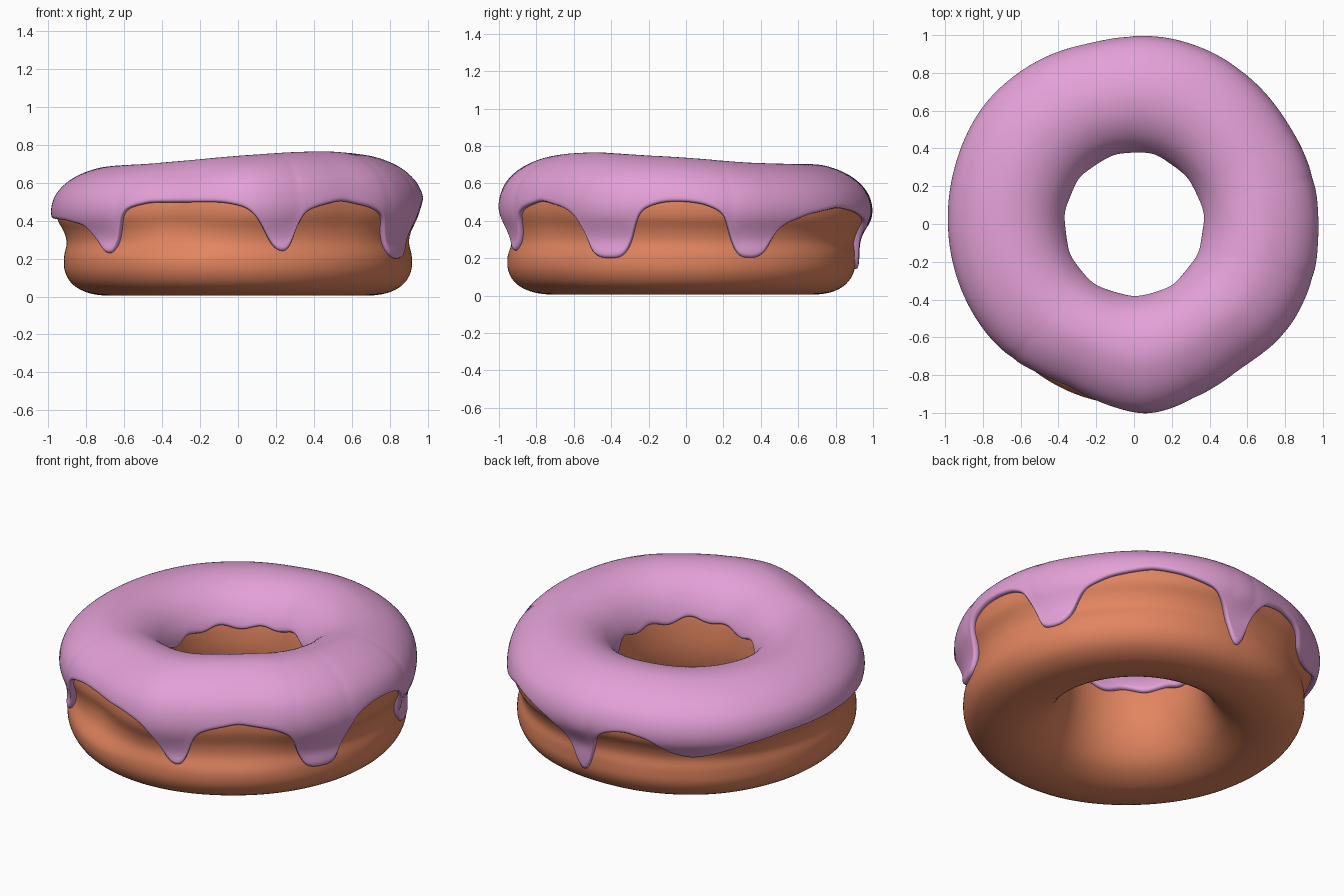
import bpy, bmesh, math

if "Cube" in bpy.data.objects:
    bpy.data.objects.remove(bpy.data.objects["Cube"])

N = 300  # segments around the ring


def ring_table(pts, passes):
    """Periodic angle->value table (degrees), linear then smoothed, N samples."""
    pts = sorted(pts)
    pts = [(pts[-1][0] - 360, pts[-1][1])] + pts + [(pts[0][0] + 360, pts[0][1])]
    out = []
    for i in range(N):
        a = i * 360 / N
        for (a0, v0), (a1, v1) in zip(pts, pts[1:]):
            if a0 <= a <= a1:
                out.append(v0 + (v1 - v0) * (a - a0) / max(a1 - a0, 1e-6))
                break
    for _ in range(passes):
        out = [(out[i - 1] + 2 * out[i] + out[(i + 1) % N]) / 4 for i in range(N)]
    return out


def spline(p, closed, steps):
    """Catmull-Rom curve through the 2D profile points."""
    n, out = len(p), []
    for i in range(n if closed else n - 1):
        if closed:
            q = [p[(i + k) % n] for k in (-1, 0, 1, 2)]
        else:
            q = [p[min(max(i + k, 0), n - 1)] for k in (-1, 0, 1, 2)]
        for s in range(steps):
            t = s / steps
            out.append(tuple(
                0.5 * (2 * q[1][c] + (q[2][c] - q[0][c]) * t
                       + (2 * q[0][c] - 5 * q[1][c] + 4 * q[2][c] - q[3][c]) * t * t
                       + (3 * q[1][c] - q[0][c] - 3 * q[2][c] + q[3][c]) * t ** 3)
                for c in (0, 1)))
    if not closed:
        out.append(p[-1])
    return out


def clamp(v):
    return min(max(v, 0), 1)


# uneven outline of the upper and lower half of the ring (radius change by angle)
bulge = ring_table([(0, -.003), (35, -.013), (60, .012), (84, .018), (102, -.003), (119, .018),
                    (141, .03), (163, .01), (180, 0), (220, -.013), (248, -.06),
                    (262, -.01), (275, .03), (290, -.015), (308, -.035), (325, .003),
                    (345, .003)], 22)
low_bulge = ring_table([(0, -.005), (60, 0), (90, -.02), (135, .01), (180, -.005),
                        (225, .01), (255, .035), (275, .035), (300, .015)], 60)
# height of the crest by angle
crest = ring_table([(0, .738), (30, .71), (60, .703), (90, .703), (135, .69), (180, .685),
                    (225, .70), (250, .722), (270, .743), (290, .76), (315, .768)], 60)
# height of the icing's outer edge by angle: drips and arches
drip = ring_table([(0, .505), (6, .49), (12, .44), (14.5, .36), (15.5, .25), (18, .205),
                   (24, .2), (28, .24), (31, .34), (34, .38), (42, .43), (56, .475),
                   (66, .45), (77, .40), (83, .30), (85.5, .14), (88, .12), (90.5, .14),
                   (92, .32), (97, .42), (105, .45), (113, .42), (120, .33), (127, .3),
                   (134, .32), (145, .38), (157, .41), (180, .41), (200, .40), (212, .37),
                   (218, .27), (222, .23), (225.5, .23), (227.5, .30), (228.5, .43),
                   (233, .475), (240, .5), (265, .5), (272, .475), (276, .42), (279, .32),
                   (282, .245), (286, .24), (288.5, .26), (289.3, .42), (295, .47),
                   (305, .51), (317, .47), (323, .42), (325, .32), (327, .23), (331, .2),
                   (338, .2), (341.5, .25), (342.8, .36), (345, .45), (350, .49),
                   (354, .505)], 3)


def tilt(z, i):
    return 1 + (crest[i] / .733 - 1) * clamp((z - .2) / .4)


def place(r, z, i):
    """Put a profile point at ring segment i, with the uneven outline and tilt."""
    a = 2 * math.pi * i / N
    t, up = clamp((r - .38) / .5), clamp((z - .2) / .2)
    r += t * (low_bulge[i] * (1 - up) + bulge[i] * up) + .012 * (1 - t) * abs(math.sin(a)) ** 2
    z *= tilt(z, i)
    return (r * math.cos(a), r * math.sin(a), z)


def ring_mesh(name, loops, closed, colour):
    m = len(loops[0])
    faces = [(i * m + k, i * m + (k + 1) % m,
              (i + 1) % N * m + (k + 1) % m, (i + 1) % N * m + k)
             for i in range(N) for k in range(m if closed else m - 1)]
    me = bpy.data.meshes.new(name)
    me.from_pydata([v for lp in loops for v in lp], [], faces)
    me.polygons.foreach_set("use_smooth", [True] * len(faces))
    ob = bpy.data.objects.new(name, me)
    bpy.context.collection.objects.link(ob)
    mat = bpy.data.materials.new(name)
    mat.diffuse_color = colour
    mat.use_nodes = True
    mat.node_tree.nodes["Principled BSDF"].inputs["Base Color"].default_value = mat.diffuse_color
    me.materials.append(mat)
    # outward normals
    bm = bmesh.new()
    bm.from_mesh(me)
    bm.normal_update()
    if max(bm.faces, key=lambda f: f.calc_center_median().z).normal.z < 0:
        bmesh.ops.reverse_faces(bm, faces=bm.faces[:])
    bm.to_mesh(me)
    bm.free()
    return ob


# dough: closed profile with a waist between two bulges
dough_profile = spline([(.66, .006), (.78, .016), (.87, .06), (.915, .13), (.92, .21),
                        (.905, .285), (.918, .35), (.95, .42), (.952, .5), (.92, .585),
                        (.84, .65), (.66, .69), (.55, .67), (.46, .62), (.405, .55),
                        (.383, .45), (.38, .32), (.41, .19), (.47, .09), (.56, .03)], True, 4)
ring_mesh("dough", [[place(r, z, i) for r, z in dough_profile] for i in range(N)],
          True, (.76, .235, .115, 1))

# icing: open profile from the hole over the top and down the outside
icing_profile = spline([(.362, .44), (.363, .5), (.392, .58), (.455, .66), (.55, .715),
                        (.66, .733), (.76, .717), (.87, .667), (.95, .59), (.983, .5),
                        (.98, .42), (.952, .355), (.933, .29), (.942, .22), (.937, .13),
                        (.91, .07)], False, 10)
TOP = 50  # index of the crest


def find(z, step):
    """Fractional index where the profile sinks to height z, walking from the crest."""
    k = TOP
    while 0 < k + step < len(icing_profile) - 1 and icing_profile[k + step][1] > z:
        k += step
    z0, z1 = icing_profile[k][1], icing_profile[k + step][1]
    return k + step * clamp((z0 - z) / max(z0 - z1, 1e-6))


def sample(s):
    k = min(int(s), len(icing_profile) - 2)
    (r0, z0), (r1, z1), f = icing_profile[k], icing_profile[k + 1], s - k
    return r0 + (r1 - r0) * f, z0 + (z1 - z0) * f


ROWS = 28
loops = []
for i in range(N):
    a = 2 * math.pi * i / N
    inner = .5 + .013 * math.sin(11 * a) + .008 * math.sin(5 * a + 1)
    s0, s1 = find(inner, -1), find(drip[i] / tilt(drip[i], i), 1)
    loops.append([place(*sample(s0 + (s1 - s0) * k / ROWS), i) for k in range(ROWS + 1)])
icing = ring_mesh("icing", loops, False, (.77, .355, .68, 1))
thick = icing.modifiers.new("thickness", 'SOLIDIFY')
thick.thickness = .035
thick.offset = -1
soft = icing.modifiers.new("soft_edge", 'SUBSURF')
soft.levels = soft.render_levels = 1
